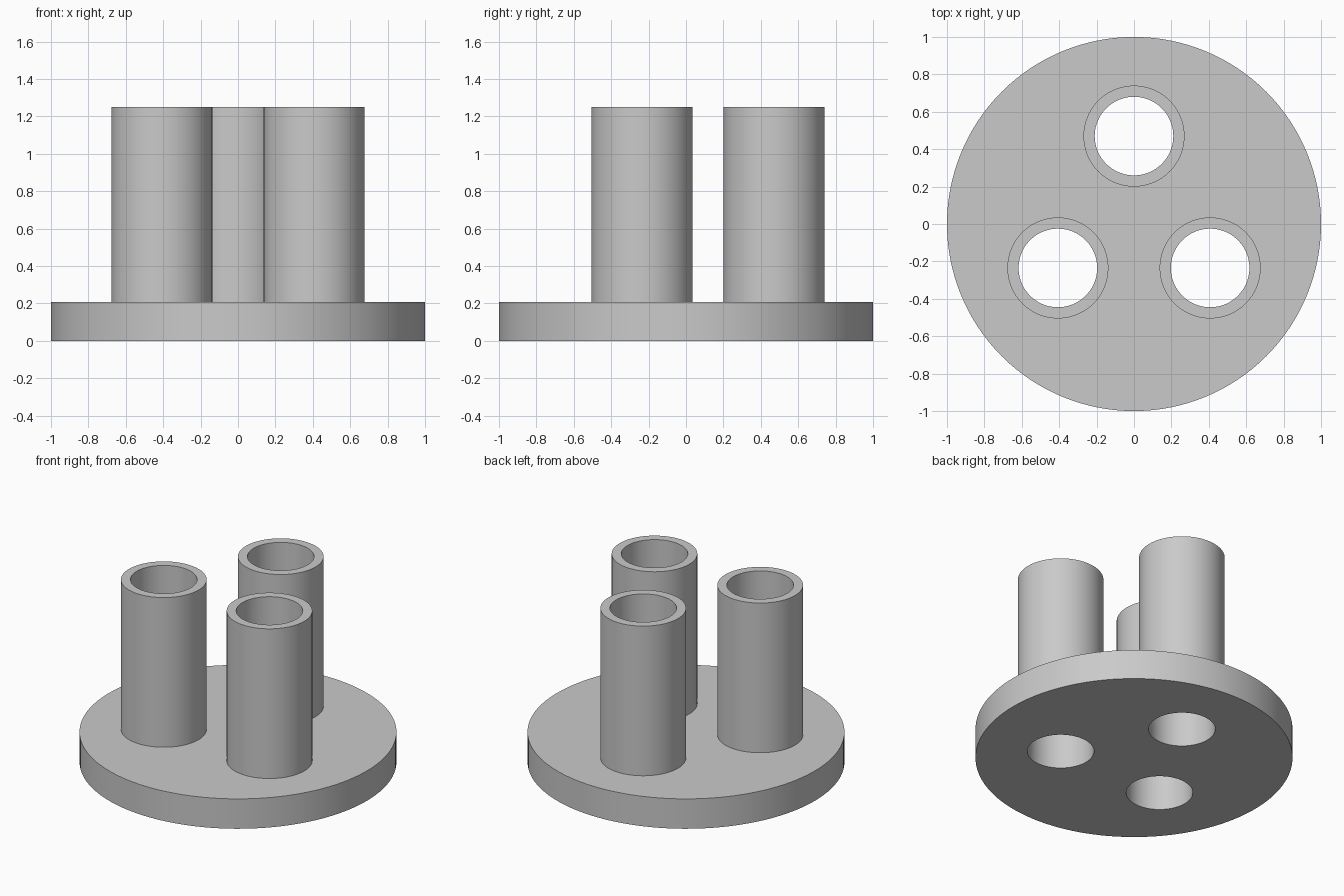
import bpy, bmesh
from math import cos, sin, radians, tau

cube = bpy.data.objects.get("Cube")
if cube:
    bpy.data.objects.remove(cube, do_unlink=True)

PLATE_R, PLATE_TOP = 1.0, 0.208
TUBE_R, BORE_R, TUBE_TOP = 0.27, 0.21, 1.25
RING_R = 0.47
SEGMENTS = 128

grey = bpy.data.materials.new("neutral grey")
grey.use_nodes = True
colour = (0.59, 0.59, 0.59, 1)
grey.diffuse_color = colour
grey.node_tree.nodes["Principled BSDF"].inputs["Base Color"].default_value = colour


def extruded_discs(name, circles, z0, z1):
    """Extrude a flat outline of circles (x, y, radius); inner circles become holes."""
    curve = bpy.data.curves.new(name + "_outline", "CURVE")
    curve.dimensions = "2D"
    curve.fill_mode = "BOTH"
    curve.extrude = (z1 - z0) / 2
    for x, y, r in circles:
        spline = curve.splines.new("POLY")
        spline.points.add(SEGMENTS - 1)
        spline.use_cyclic_u = True
        for i, p in enumerate(spline.points):
            a = tau * i / SEGMENTS
            p.co = (x + r * cos(a), y + r * sin(a), 0, 1)
    outline = bpy.data.objects.new(name + "_outline", curve)
    bpy.context.collection.objects.link(outline)
    bpy.context.view_layer.update()
    graph = bpy.context.evaluated_depsgraph_get()
    mesh = bpy.data.meshes.new_from_object(outline.evaluated_get(graph))
    bpy.data.objects.remove(outline, do_unlink=True)

    # Weld the caps to the walls and stand the part at its height
    bm = bmesh.new()
    bm.from_mesh(mesh)
    bmesh.ops.remove_doubles(bm, verts=bm.verts, dist=1e-4)
    bmesh.ops.recalc_face_normals(bm, faces=bm.faces)
    bmesh.ops.translate(bm, verts=bm.verts, vec=(0, 0, (z0 + z1) / 2))
    bm.to_mesh(mesh)
    bm.free()

    mesh.name = name
    mesh.materials.clear()
    mesh.materials.append(grey)
    obj = bpy.data.objects.new(name, mesh)
    bpy.context.collection.objects.link(obj)
    bpy.ops.object.select_all(action="DESELECT")
    obj.select_set(True)
    bpy.context.view_layer.objects.active = obj
    bpy.ops.object.shade_smooth_by_angle(angle=radians(30))
    return obj


# Three tube positions, evenly spaced around the centre
tubes = {
    name: (RING_R * cos(radians(a)), RING_R * sin(radians(a)))
    for name, a in (("back_tube", 90), ("right_tube", 210), ("left_tube", 330))
}

# Round base plate, bored through under each tube
bores = [(x, y, BORE_R) for x, y in tubes.values()]
extruded_discs("base_plate", [(0, 0, PLATE_R)] + bores, 0, PLATE_TOP)

# Open tubes standing on the plate
for name, (x, y) in tubes.items():
    extruded_discs(name, [(x, y, TUBE_R), (x, y, BORE_R)], PLATE_TOP, TUBE_TOP)
